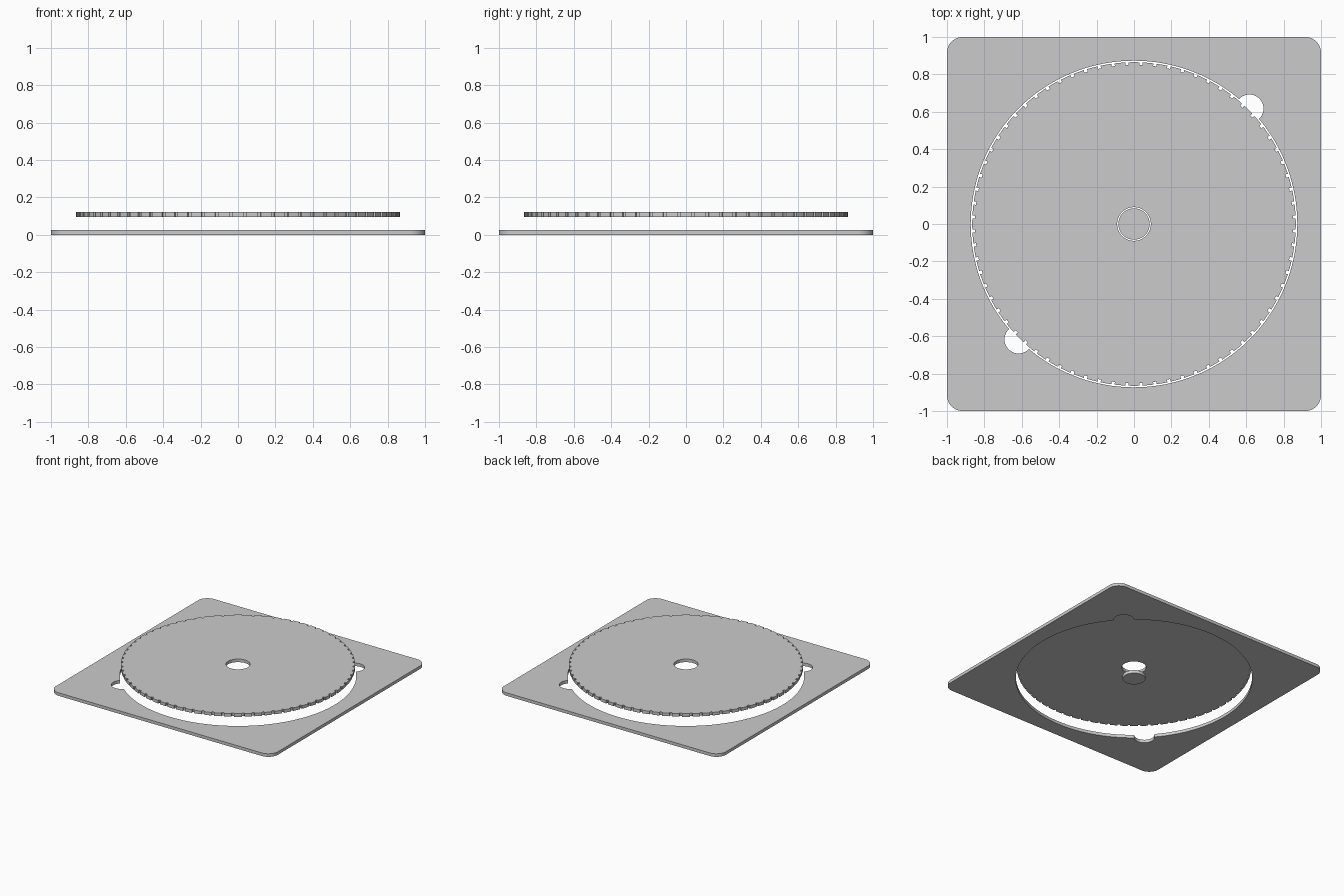
import bpy, bmesh
from math import sin, cos, pi, asin, radians

cube = bpy.data.objects.get("Cube")
if cube:
    bpy.data.objects.remove(cube, do_unlink=True)

THICK = 0.025
OPENING_R, FINGER_R = 0.873, 0.075
DISC_R, HUB_HOLE_R, PLUG_R = 0.865, 0.09, 0.084
TEETH, SLOT_DEPTH, SLOT_WIDTH = 72, 0.014, 0.018

grey = bpy.data.materials.new("plain grey")
grey.use_nodes = True
colour = (0.6, 0.6, 0.6, 1)
grey.diffuse_color = colour
grey.node_tree.nodes["Principled BSDF"].inputs["Base Color"].default_value = colour


def arc(cx, cy, r, a0, a1, n):
    """Points along an arc, both ends included."""
    return [(cx + r * cos(a0 + (a1 - a0) * i / n),
             cy + r * sin(a0 + (a1 - a0) * i / n)) for i in range(n + 1)]


def circle(r, n=96):
    return arc(0, 0, r, 0, 2 * pi, n)[:-1]


def sheet(name, loops, z):
    """Fill an outline with its holes and extrude it to the sheet thickness."""
    bm = bmesh.new()
    edges = []
    for loop in loops:
        vs = [bm.verts.new((x, y, z)) for x, y in loop]
        edges += [bm.edges.new((a, b)) for a, b in zip(vs, vs[1:] + vs[:1])]
    bmesh.ops.triangle_fill(bm, edges=edges, use_beauty=True, normal=(0, 0, 1))
    top = bmesh.ops.extrude_face_region(bm, geom=bm.faces[:])["geom"]
    for v in top:
        if isinstance(v, bmesh.types.BMVert):
            v.co.z = z + THICK
    bmesh.ops.recalc_face_normals(bm, faces=bm.faces[:])
    mesh = bpy.data.meshes.new(name)
    bm.to_mesh(mesh)
    bm.free()
    mesh.materials.append(grey)
    ob = bpy.data.objects.new(name, mesh)
    bpy.context.collection.objects.link(ob)
    bpy.ops.object.select_all(action="DESELECT")
    ob.select_set(True)
    bpy.context.view_layer.objects.active = ob
    bpy.ops.object.shade_smooth_by_angle(angle=radians(20))


# Square frame with rounded corners
corner = 0.085
outline = []
for k, (sx, sy) in enumerate([(1, 1), (-1, 1), (-1, -1), (1, -1)]):
    c = 1 - corner
    outline += arc(sx * c, sy * c, corner, k * pi / 2, (k + 1) * pi / 2, 10)

# Round opening with two opposite finger notches
half = 2 * asin(FINGER_R / (2 * OPENING_R))
swing = pi / 2 + half / 2
opening = []
for a in (pi / 4, pi * 5 / 4):
    opening += arc(OPENING_R * cos(a), OPENING_R * sin(a), FINGER_R,
                   a - swing, a + swing, 28)[:-1]
    opening += arc(0, 0, OPENING_R, a + half, a + pi - half, 90)[:-1]
sheet("frame_plate", [outline, opening], 0)

# Raised disc with small slots round its rim and a hub hole
rim = []
step = 2 * pi / TEETH
slot = SLOT_WIDTH / DISC_R / 2
for i in range(TEETH):
    a = i * step
    rim += arc(0, 0, DISC_R, a - step / 2 + slot, a + step / 2 - slot, 4)
    rim += arc(0, 0, DISC_R - SLOT_DEPTH, a + step / 2 - slot, a + step / 2 + slot, 1)
sheet("slotted_disc", [rim, circle(HUB_HOLE_R)], 0.096)

# Small plug lying below the hub hole
sheet("centre_plug", [circle(PLUG_R)], 0)
